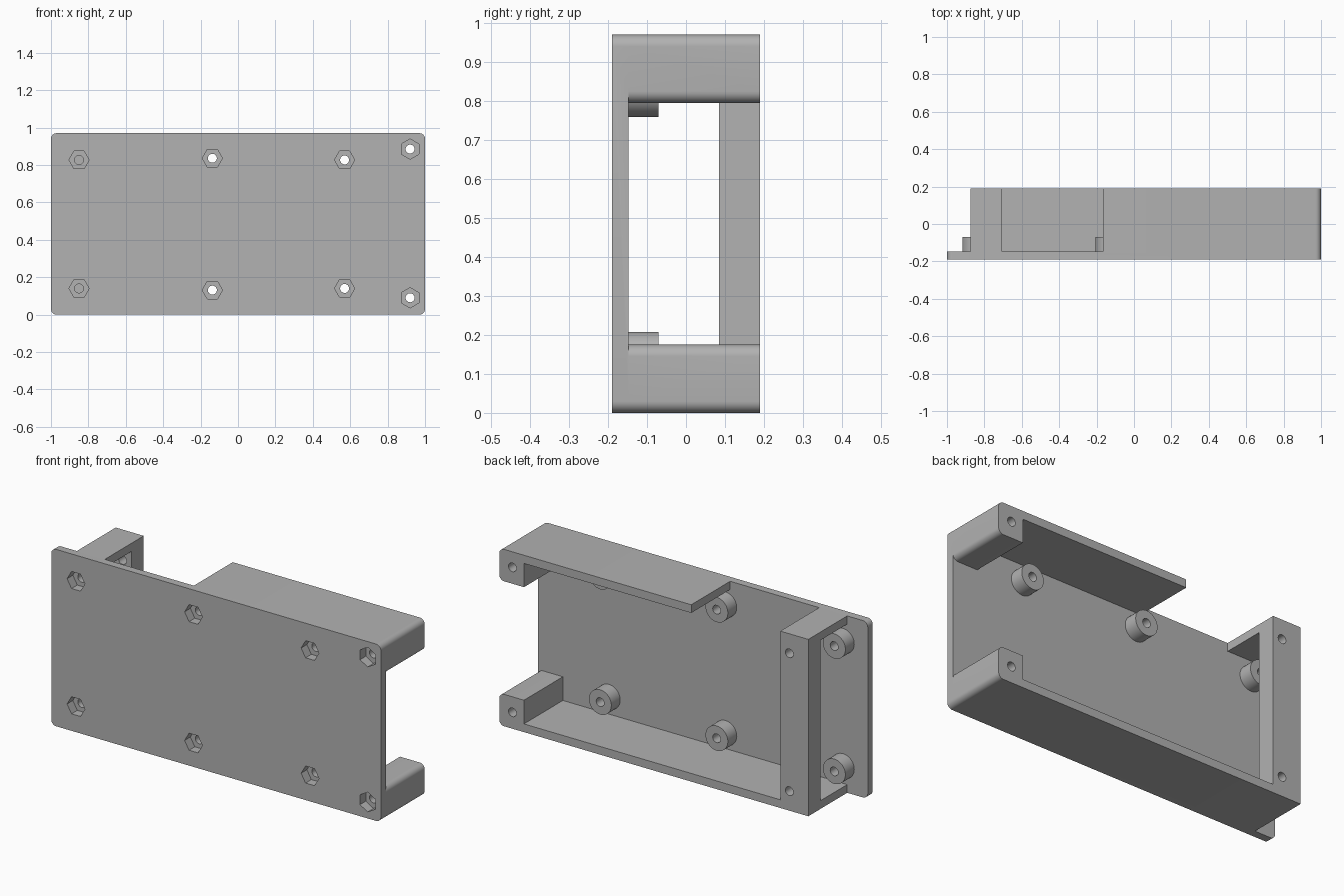
import bpy, bmesh, math
from mathutils import Vector

if "Cube" in bpy.data.objects:
    bpy.data.objects.remove(bpy.data.objects["Cube"])

H, T = 0.97, 0.045              # height, wall thickness
FRONT, BACK = -0.19, 0.19
INNER = -0.147                  # inside face of the front plate

grey = bpy.data.materials.new("grey_plastic")
grey.diffuse_color = (0.445, 0.445, 0.445, 1)
grey.use_nodes = True
grey.node_tree.nodes["Principled BSDF"].inputs["Base Color"].default_value = grey.diffuse_color


def prism(name, pts, y0, y1):
    """Extrude an (x, z) outline along y."""
    bm = bmesh.new()
    face = bm.faces.new([bm.verts.new((x, y0, z)) for x, z in pts])
    new = bmesh.ops.extrude_face_region(bm, geom=[face])["geom"]
    bmesh.ops.translate(bm, vec=(0, y1 - y0, 0),
                        verts=[v for v in new if isinstance(v, bmesh.types.BMVert)])
    bmesh.ops.recalc_face_normals(bm, faces=bm.faces)
    me = bpy.data.meshes.new(name)
    bm.to_mesh(me)
    bm.free()
    me.materials.append(grey)
    ob = bpy.data.objects.new(name, me)
    bpy.context.collection.objects.link(ob)
    return ob


def outline(corners, n=8):
    """Polygon from (x, z, corner radius); right-angled corners are filleted."""
    out = []
    for i, (x, z, r) in enumerate(corners):
        p = Vector((x, z))
        if not r:
            out.append((x, z))
            continue
        a = (Vector(corners[i - 1][:2]) - p).normalized() * r
        b = (Vector(corners[(i + 1) % len(corners)][:2]) - p).normalized() * r
        for k in range(n + 1):
            t = k / n * math.pi / 2
            out.append(tuple(p + a * (1 - math.sin(t)) + b * (1 - math.cos(t))))
    return out


def ngon(x, z, r, n, turn=0.0):
    return [(x + r * math.cos(turn + math.tau * i / n),
             z + r * math.sin(turn + math.tau * i / n)) for i in range(n)]


def rect(x0, x1, z0, z1):
    return [(x0, z0), (x1, z0), (x1, z1), (x0, z1)]


def combine(body, tool, op):
    m = body.modifiers.new(op.lower(), 'BOOLEAN')
    m.operation, m.solver, m.object = op, 'EXACT', tool
    bpy.context.view_layer.objects.active = body
    bpy.ops.object.modifier_apply(modifier=m.name)
    bpy.data.objects.remove(tool)


R = 0.03
# front plate
body = prism("enclosure_body", outline([(-1, 0, R), (1, 0, R), (1, H, R), (-1, H, R)]), FRONT, INNER)


# long rails with a thick screw block at the right end
def rail(x0):
    return outline([(x0, 0, 0), (1, 0, R), (1, 0.175, R), (0.85, 0.175, 0), (0.85, T, 0), (x0, T, 0)])


parts = [
    prism("lower_rail", rail(-0.875), INNER, BACK),
    prism("upper_rail", [(x, H - z) for x, z in rail(-0.165)], INNER, BACK),
    prism("upper_stub", rect(-0.875, -0.705, H - T, H), INNER, BACK),
    prism("rear_post", rect(-0.875, -0.705, T, H - T), 0.085, BACK),
]
# round standoffs inside the plate
spots = [(x, z) for x, lo, hi in ((-0.85, 0.14, 0.827), (-0.137, 0.131, 0.836), (0.57, 0.14, 0.827))
         for z in (lo, hi)]
for x, z in spots:
    parts.append(prism("standoff", ngon(x, z, 0.068, 40), INNER, -0.07))
for p in parts:
    combine(body, p, 'UNION')

# screw holes and hexagonal nut pockets
cuts = []
for x, z in spots:
    cuts.append(prism("screw_hole", ngon(x, z, 0.024, 24), -0.3, -0.05))
    cuts.append(prism("nut_pocket", ngon(x, z, 0.054, 6), -0.3, FRONT + 0.05))
for z in (0.09, H - 0.085):
    cuts.append(prism("corner_hole", ngon(0.92, z, 0.024, 24), -0.3, 0.3))
    cuts.append(prism("corner_pocket", ngon(0.92, z, 0.054, 6, math.pi / 6), -0.3, FRONT + 0.05))
for z in (0.107, H - 0.107):
    cuts.append(prism("post_hole", ngon(-0.76, z, 0.024, 24), 0.05, 0.3))
for c in cuts:
    combine(body, c, 'DIFFERENCE')

bpy.ops.object.select_all(action='DESELECT')
body.select_set(True)
bpy.context.view_layer.objects.active = body
bpy.ops.object.shade_smooth_by_angle(angle=math.radians(30))
